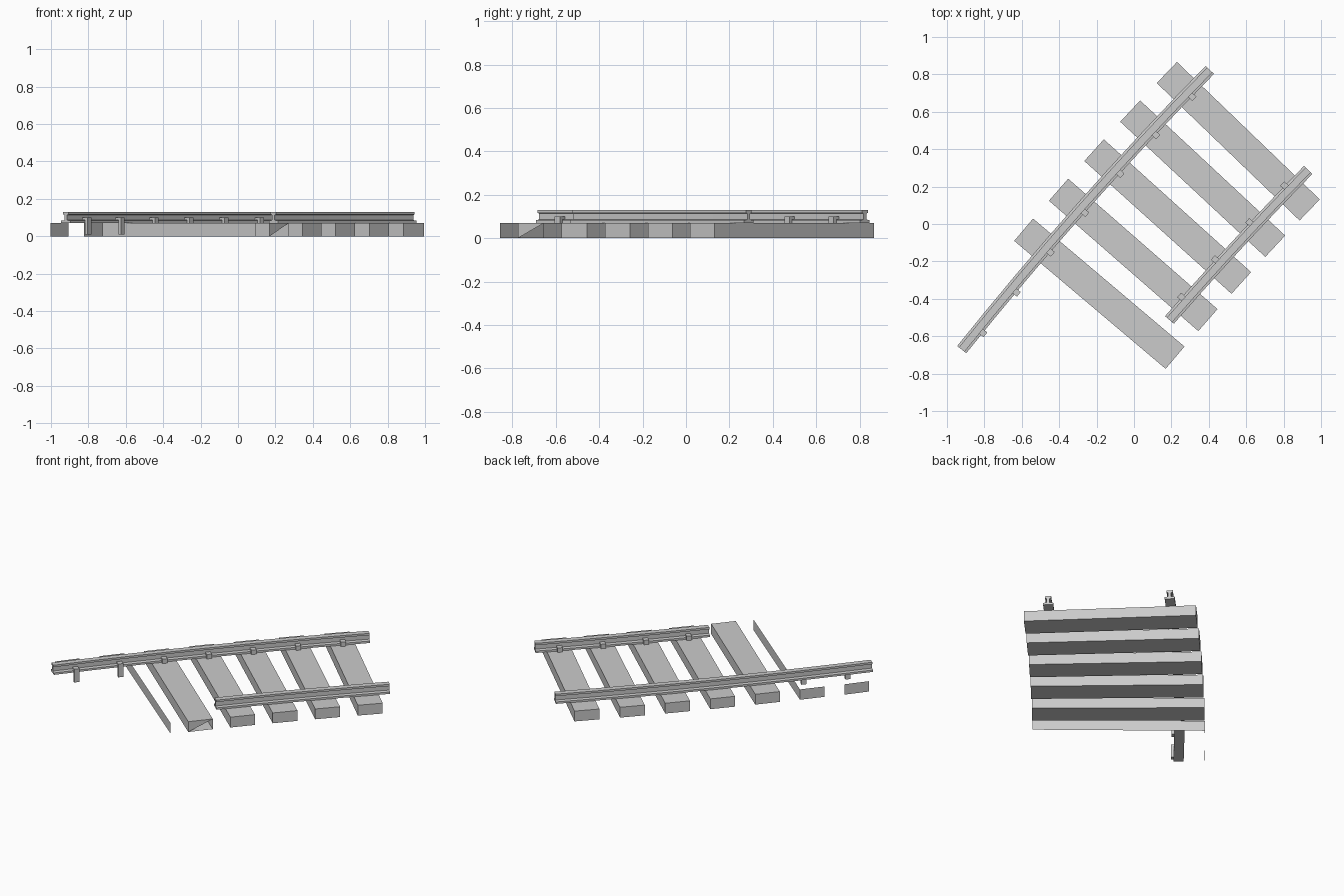
import bpy
import math
from mathutils import Vector

if "Cube" in bpy.data.objects:
    bpy.data.objects.remove(bpy.data.objects["Cube"])

LENGTH, WIDTH, HEIGHT = 1.06, 0.156, 0.07
RAIL_U = 0.375  # rail distance from the track centre line


def station(i, u=0.0, v=0.0, z=0.0):
    """Point on the curved track: i counts sleepers, u runs across, v along."""
    a = math.radians(-43.9 + 0.925 * i)
    c, s = math.cos(a), math.sin(a)
    x = 0.5575 - 0.1917 * i + 0.0015 * i * i
    y = 0.4425 - 0.199 * i - 0.0012 * i * i
    return Vector((x + c * u - s * v, y + s * u + c * v, z))


def add_mesh(name, verts, faces):
    me = bpy.data.meshes.new(name)
    me.from_pydata(verts, [], faces)
    me.update()
    ob = bpy.data.objects.new(name, me)
    bpy.context.collection.objects.link(ob)
    return ob


# box corners: bottom 0-3, top 4-7
BOX = {
    "bottom": (0, 3, 2, 1), "top": (4, 5, 6, 7),
    "near_side": (0, 1, 5, 4), "right_end": (1, 2, 6, 5),
    "far_side": (2, 3, 7, 6), "left_end": (3, 0, 4, 7),
}


def box(name, i, u0, u1, v0, v1, z0, z1, faces=None):
    verts = [station(i, u, v, z) for z in (z0, z1)
             for u, v in ((u0, v0), (u1, v0), (u1, v1), (u0, v1))]
    return add_mesh(name, verts, faces or list(BOX.values()))


def sleeper(i, faces=None):
    box(f"sleeper_{i + 1}", i, -LENGTH / 2, LENGTH / 2,
        -WIDTH / 2, WIDTH / 2, 0, HEIGHT, faces)


# four complete sleepers
for i in range(4):
    sleeper(i)
# fifth has half of its right end broken away
sleeper(4, [f for k, f in BOX.items() if k != "right_end"] + [(1, 6, 5)])
# the last two survive only as single boards
sleeper(5, [BOX["far_side"], BOX["left_end"]])
sleeper(6, [BOX["left_end"]])

# rails: I-shaped section swept along the curve
HALF = [(0.031, 0.07), (0.031, 0.083), (0.009, 0.086),
        (0.009, 0.114), (0.019, 0.117), (0.019, 0.13)]
PROFILE = HALF + [(-w, z) for w, z in reversed(HALF)]


def rail(name, u, start, end, steps):
    n = len(PROFILE)
    verts, faces = [], []
    for k in range(steps + 1):
        i = start + (end - start) * k / steps
        verts += [station(i, u + w, 0, z) for w, z in PROFILE]
    for k in range(steps):
        for j in range(n):
            a, b = k * n + j, k * n + (j + 1) % n
            faces.append((a, a + n, b + n, b))
    faces.append(tuple(range(n)))
    faces.append(tuple(reversed(range(steps * n, steps * n + n))))
    add_mesh(name, verts, faces)


rail("left_rail", -RAIL_U, 6.5, -0.6, 8)
rail("right_rail", RAIL_U, 3.5, -0.55, 5)


# hooked spikes on the inner side of each rail
def spike(name, i, side):
    u = sorted((side * 0.326, side * 0.344))
    box(name + "_shaft", i, *u, -0.016, 0.016, 0.01, 0.1)
    u = sorted((side * 0.344, side * 0.362))
    box(name + "_hook", i, *u, -0.016, 0.016, 0.086, 0.1)


for i in range(7):
    spike(f"left_spike_{i + 1}", i, -1)
for i in range(4):
    spike(f"right_spike_{i + 1}", i, 1)
